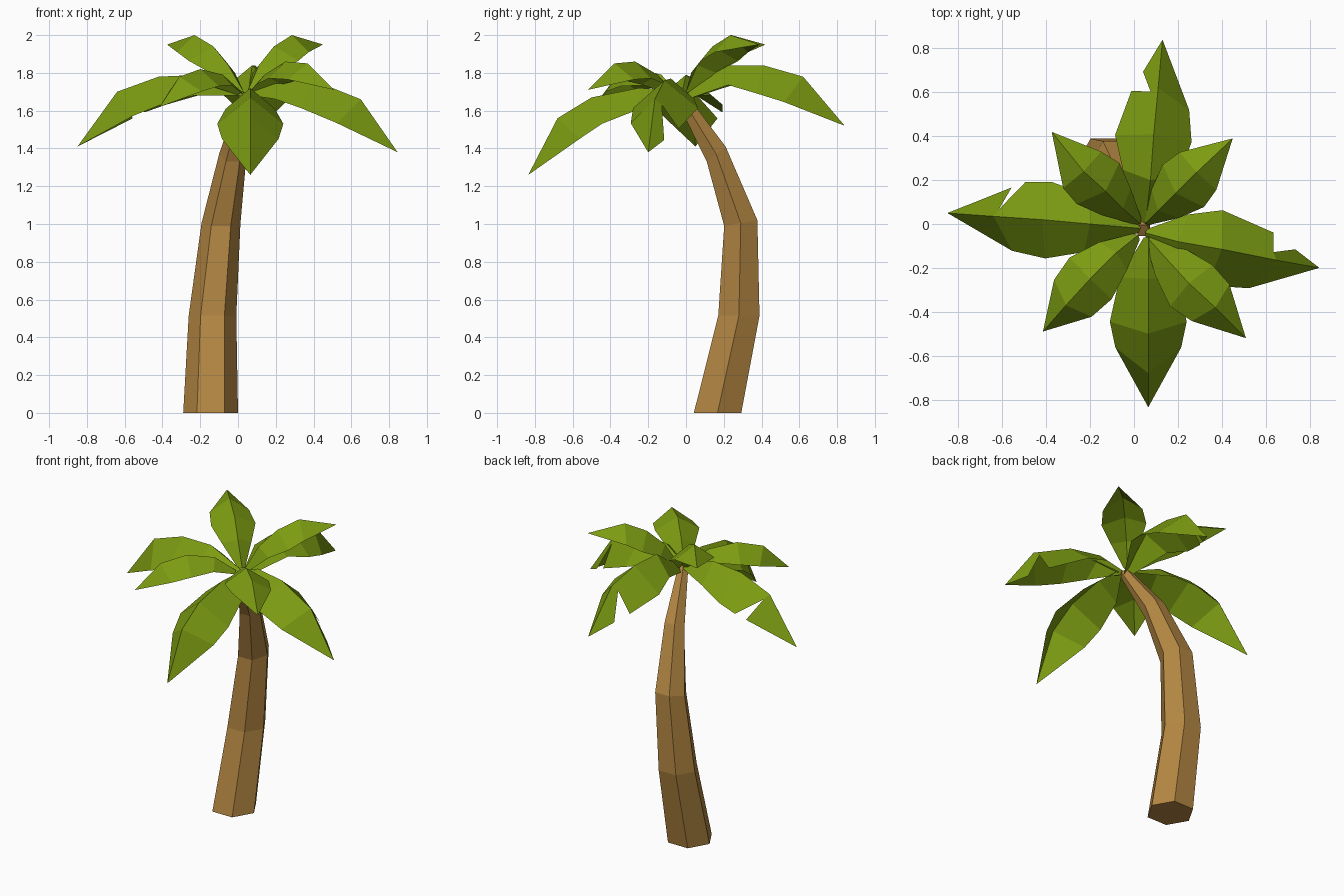
import bpy, bmesh, math
from mathutils import Vector

if "Cube" in bpy.data.objects:
    bpy.data.objects.remove(bpy.data.objects["Cube"])


def material(name, rgb):
    m = bpy.data.materials.new(name)
    m.diffuse_color = (*rgb, 1)
    m.use_nodes = True
    m.node_tree.nodes["Principled BSDF"].inputs["Base Color"].default_value = m.diffuse_color
    return m


BARK = material("bark brown", (0.45, 0.24, 0.055))
GREEN = material("leaf green", (0.20, 0.33, 0.006))


def finish(name, bm, mat):
    me = bpy.data.meshes.new(name)
    bm.to_mesh(me)
    bm.free()
    me.materials.append(mat)
    ob = bpy.data.objects.new(name, me)
    bpy.context.collection.objects.link(ob)
    return ob


# Trunk: hexagonal rings swept along a bent path (x, y, z, radius, tilt)
bm = bmesh.new()
rings = []
for x, y, z, r, t in [(-0.145, 0.167, 0, 0.145, 0), (-0.135, 0.28, 0.515, 0.126, 0),
                      (-0.09, 0.29, 1.005, 0.103, 0.17), (-0.027, 0.16, 1.37, 0.073, 0.65),
                      (0.04, -0.03, 1.68, 0.035, 0.6)]:
    ring = []
    for i in range(6):
        a = i * math.pi / 3
        s = r * math.sin(a)
        ring.append(bm.verts.new((x + r * math.cos(a), y + s * math.cos(t), z + s * math.sin(t))))
    rings.append(ring)
for lo, hi in zip(rings, rings[1:]):
    for i in range(6):
        j = (i + 1) % 6
        bm.faces.new((lo[i], lo[j], hi[j], hi[i]))
bm.faces.new(rings[0])
bm.faces.new(rings[-1])
bmesh.ops.recalc_face_normals(bm, faces=bm.faces)
finish("trunk", bm, BARK)


def leaf(name, ridge, widths, drops, notch=None):
    """Folded leaf: two sloping halves along a ridge; notch = (side, near cut, far cut)."""
    bm = bmesh.new()
    P = [Vector(p) for p in ridge]
    flat = P[-1] - P[0]
    side = Vector((-flat.y, flat.x, 0)).normalized()
    R = [bm.verts.new(p) for p in P]
    for s in (1, -1):
        E = []
        for i in range(4):
            d = (P[i + 1] - P[i]).normalized()
            if i:
                d = (d + (P[i] - P[i - 1]).normalized()).normalized()
            up = d.cross(side).normalized()
            E.append(P[i] + side * s * widths[i] - up * drops[i])
        cut = notch and notch[0] == s
        if cut:
            inner = bm.verts.new(P[3].lerp(E[3], 0.22))
            outer = bm.verts.new(E[3].lerp(P[4], notch[2]))
            E[3] = E[3].lerp(P[4], notch[1])
        V = [bm.verts.new(e) for e in E]
        bm.faces.new((R[0], R[1], V[1], V[0]))
        bm.faces.new((R[1], R[2], V[2], V[1]))
        if cut:
            bm.faces.new((R[2], R[3], inner, V[3], V[2]))
            bm.faces.new((R[3], R[4], outer, inner))
        else:
            bm.faces.new((R[2], R[3], V[3], V[2]))
            bm.faces.new((R[3], R[4], V[3]))
    bm.normal_update()
    for f in bm.faces:
        if f.normal.z < 0:
            f.normal_flip()
    finish(name, bm, GREEN)


BIG = ((0.02, 0.13, 0.175, 0.15), (0.02, 0.11, 0.15, 0.16))
SMALL = ((0.02, 0.09, 0.135, 0.12), (0.02, 0.06, 0.09, 0.09))

# Long drooping leaves, three of them torn on one side
leaf("back_leaf", [(0.05, -0.02, 1.67), (0.075, 0.2, 1.84), (0.09, 0.41, 1.84),
                   (0.11, 0.62, 1.78), (0.13, 0.84, 1.52)], *BIG, (1, 0.2, 0.5))
leaf("left_leaf", [(0.03, -0.02, 1.70), (-0.2, 0.0, 1.79), (-0.42, 0.02, 1.78),
                   (-0.64, 0.035, 1.70), (-0.85, 0.05, 1.41)], *BIG, (-1, -0.12, 0.08))
leaf("right_leaf", [(0.05, -0.04, 1.70), (0.2, -0.08, 1.77), (0.4, -0.115, 1.76),
                    (0.65, -0.165, 1.66), (0.845, -0.2, 1.38)], *BIG, (1, 0.2, 0.58))
leaf("front_leaf", [(0.065, -0.06, 1.71), (0.065, -0.25, 1.72), (0.065, -0.5, 1.67),
                    (0.065, -0.68, 1.56), (0.065, -0.835, 1.26)], *BIG)

# Shorter leaves: raised pair at the back, spreading pair at the front
leaf("back_left_leaf", [(0.03, 0, 1.70), (-0.05, 0.07, 1.84), (-0.13, 0.15, 1.94),
                        (-0.23, 0.24, 2.0), (-0.375, 0.42, 1.95)], *SMALL)
leaf("back_right_leaf", [(0.05, 0, 1.70), (0.11, 0.06, 1.84), (0.19, 0.14, 1.94),
                         (0.285, 0.235, 2.0), (0.45, 0.39, 1.95)], *SMALL)
leaf("front_left_leaf", [(0.02, -0.05, 1.70), (-0.08, -0.13, 1.79), (-0.2, -0.25, 1.82),
                         (-0.31, -0.37, 1.78), (-0.415, -0.49, 1.62)], *SMALL)
leaf("front_right_leaf", [(0.06, -0.06, 1.70), (0.14, -0.15, 1.79), (0.25, -0.27, 1.86),
                          (0.37, -0.38, 1.85), (0.51, -0.52, 1.71)], *SMALL)
